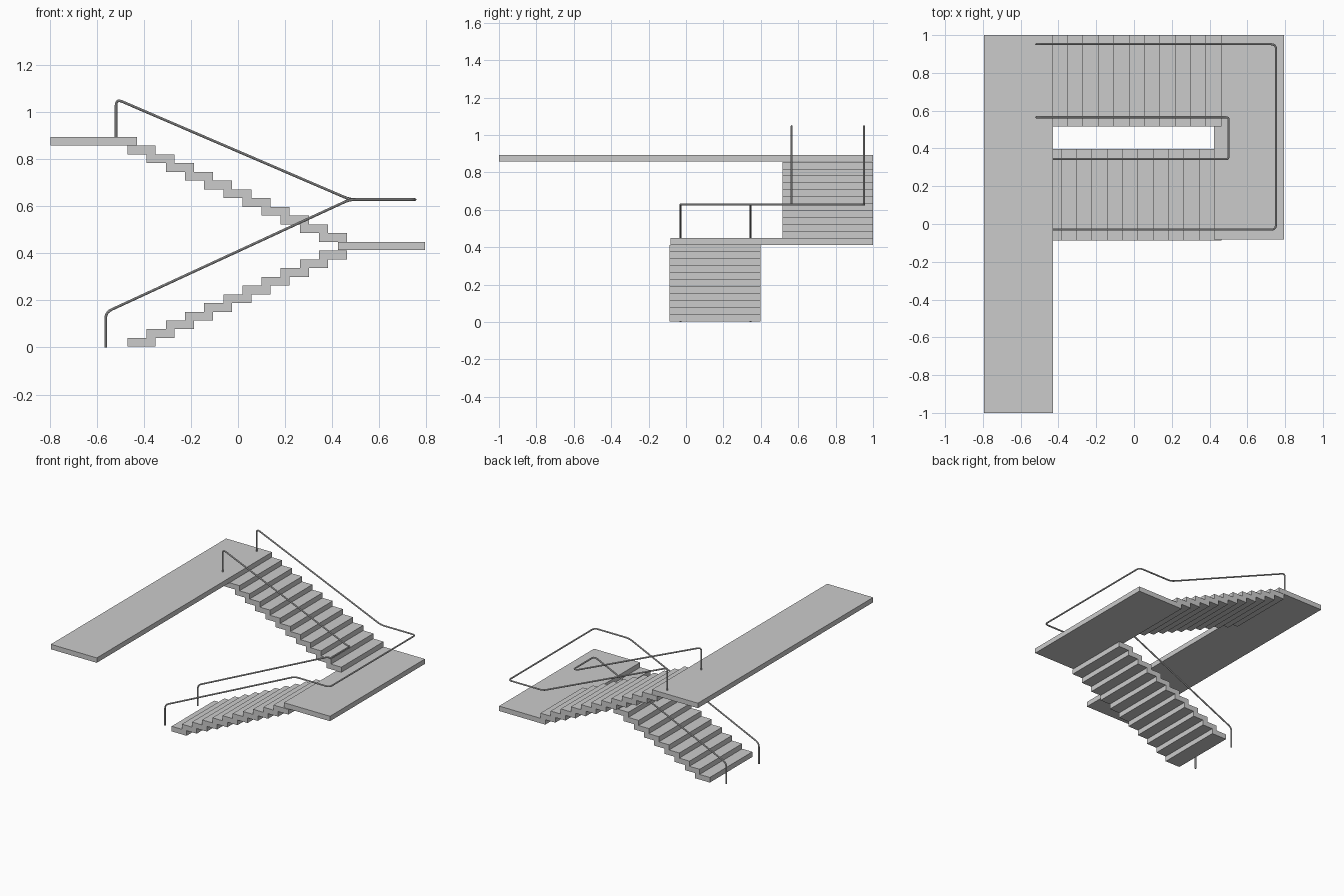
import bpy, bmesh
from mathutils import Vector

if "Cube" in bpy.data.objects:
    bpy.data.objects.remove(bpy.data.objects["Cube"])

RISE, RUN, TREAD, STEPS = 0.0371, 0.0813, 0.119, 11
BASE = 0.003


def extrude_profile(name, profile, y0, y1):
    """Extrude an (x, z) outline along y."""
    bm = bmesh.new()
    face = bm.faces.new([bm.verts.new((x, y0, z)) for x, z in profile])
    geo = bmesh.ops.extrude_face_region(bm, geom=[face])["geom"]
    bmesh.ops.translate(bm, vec=(0, y1 - y0, 0),
                        verts=[v for v in geo if isinstance(v, bmesh.types.BMVert)])
    bmesh.ops.recalc_face_normals(bm, faces=bm.faces)
    mesh = bpy.data.meshes.new(name)
    bm.to_mesh(mesh)
    bm.free()
    ob = bpy.data.objects.new(name, mesh)
    bpy.context.collection.objects.link(ob)
    return ob


def slab(name, x0, x1, y0, y1, top):
    z = top - RISE * 0.96
    return extrude_profile(name, [(x0, z), (x1, z), (x1, top), (x0, top)], y0, y1)


def flight(name, x0, z0, direction, y0, y1):
    """Zigzag stair: stepped top and stepped underside."""
    top, under = [], []
    for i in range(STEPS):
        a, z = i * RUN, z0 + i * RISE
        top += [(a, z), (a, z + RISE)]
        under += [(a + TREAD, z), (a + TREAD, z + RISE)]
    outline = top + under[::-1]
    return extrude_profile(name, [(x0 + direction * a, z) for a, z in outline], y0, y1)


def rounded(points, r, n=5):
    """Replace each inner corner of a path by a small curve."""
    pts = [Vector(p) for p in points]
    out = [pts[0]]
    for a, b, c in zip(pts, pts[1:], pts[2:]):
        d = min(r, (b - a).length * 0.45, (c - b).length * 0.45)
        p, q = b + (a - b).normalized() * d, b + (c - b).normalized() * d
        for i in range(n + 1):
            t = i / n
            out.append(p * (1 - t) ** 2 + b * 2 * t * (1 - t) + q * t * t)
    return out + [pts[-1]]


def handrail(name, y_low, y_high, x_turn):
    path = rounded([(-0.562, y_low, 0), (-0.562, y_low, 0.149),
                    (0.475, y_low, 0.628), (x_turn, y_low, 0.628),
                    (x_turn, y_high, 0.628), (0.475, y_high, 0.628),
                    (-0.518, y_high, 1.055), (-0.518, y_high, 0.885)], 0.028)
    cu = bpy.data.curves.new(name, "CURVE")
    cu.dimensions = "3D"
    cu.bevel_depth = 0.0055
    cu.bevel_resolution = 2
    cu.use_fill_caps = True
    sp = cu.splines.new("POLY")
    sp.points.add(len(path) - 1)
    for p, co in zip(sp.points, path):
        p.co = (*co, 1)
    ob = bpy.data.objects.new(name, cu)
    bpy.context.collection.objects.link(ob)
    bpy.ops.object.select_all(action="DESELECT")
    ob.select_set(True)
    bpy.context.view_layer.objects.active = ob
    bpy.ops.object.convert(target="MESH")
    bpy.ops.object.shade_smooth_by_angle()


# Landings
slab("upper_landing", -0.795, -0.428, -1, 1, BASE + 24 * RISE)
slab("middle_landing", 0.424, 0.793, -0.083, 1, BASE + 12 * RISE)

# Flights
flight("lower_flight", -0.469, BASE, 1, -0.087, 0.398)
flight("upper_flight", 0.463, BASE + 12 * RISE, -1, 0.517, 1.0)

# Handrails
handrail("inner_handrail", 0.344, 0.565, 0.50)
handrail("outer_handrail", -0.03, 0.952, 0.752)
